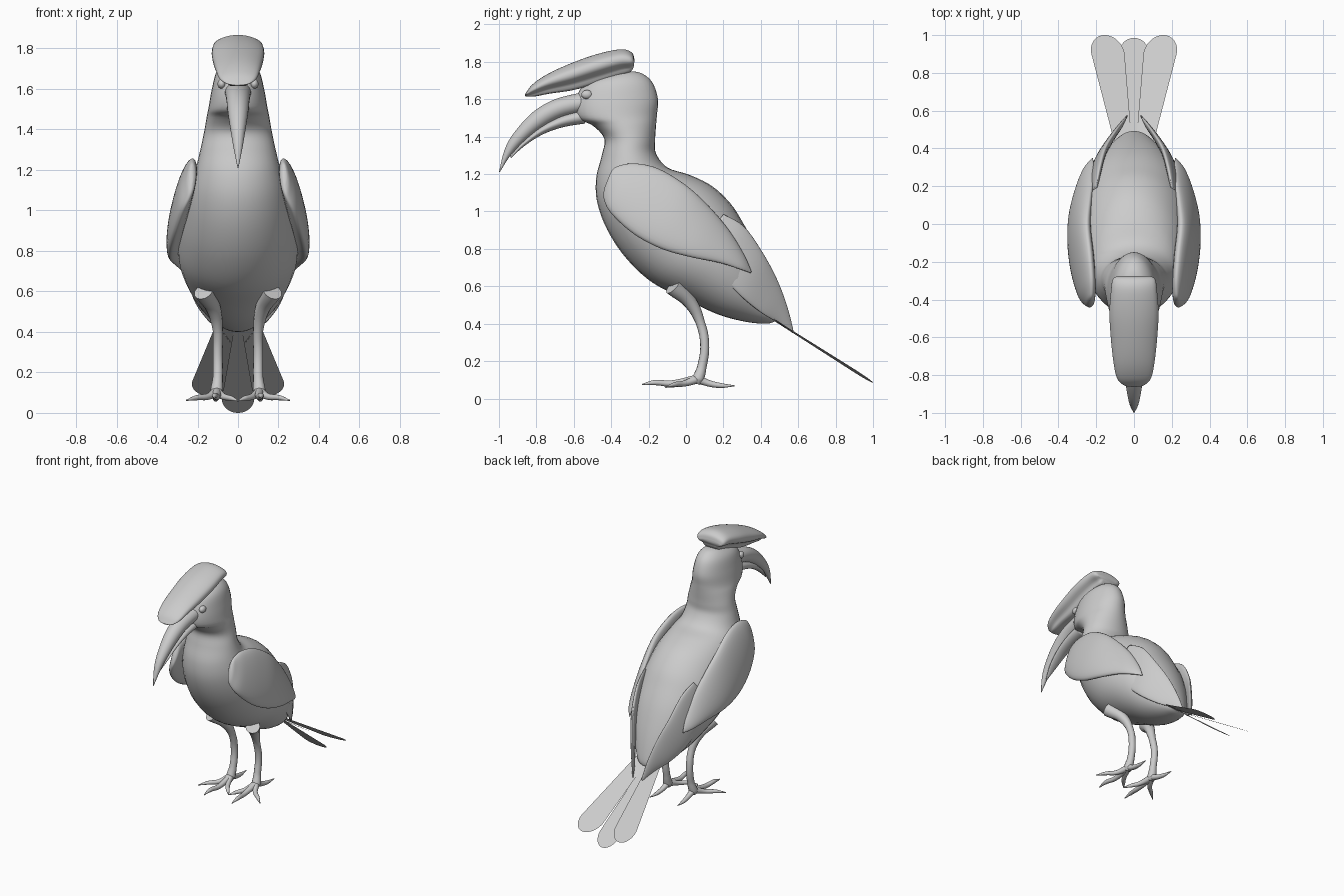
import bpy, bmesh, math
from mathutils import Vector

if "Cube" in bpy.data.objects:
    bpy.data.objects.remove(bpy.data.objects["Cube"])

grey = bpy.data.materials.new("soft_grey")
grey.use_nodes = True
grey.diffuse_color = (0.6, 0.6, 0.6, 1)
grey.node_tree.nodes["Principled BSDF"].inputs["Base Color"].default_value = (0.6, 0.6, 0.6, 1)


def spline(p, i, t, closed=False):
    """Catmull-Rom point between p[i] and p[i + 1]."""
    n = len(p)
    get = (lambda k: p[k % n]) if closed else (lambda k: p[max(0, min(n - 1, k))])
    a, b, c, d = (get(i + k) for k in (-1, 0, 1, 2))
    return 0.5 * (2 * b + (c - a) * t + (2 * a - 5 * b + 4 * c - d) * t**2
                  + (3 * b - a - 3 * c + d) * t**3)


def finish(name, bm):
    bmesh.ops.recalc_face_normals(bm, faces=bm.faces)
    for f in bm.faces:
        f.smooth = True
    mesh = bpy.data.meshes.new(name)
    bm.to_mesh(mesh)
    bm.free()
    mesh.materials.append(grey)
    obj = bpy.data.objects.new(name, mesh)
    bpy.context.collection.objects.link(obj)
    return obj


ROUND = [Vector((math.sin(a * math.tau / 32), math.cos(a * math.tau / 32))) for a in range(32)]


def loft(name, rings, profile=ROUND, steps=5, side=1):
    """Skin through rings given as (upper point, lower point, half width)."""
    to3 = lambda p: Vector(p if len(p) == 3 else (0, *p))
    ups, lows = [to3(r[0]) for r in rings], [to3(r[1]) for r in rings]
    wide = [r[2] for r in rings]
    bm, loops = bmesh.new(), []
    for k in range((len(rings) - 1) * steps + 1):
        i, t = min(k // steps, len(rings) - 2), 0
        t = k / steps - i
        a, b, w = (spline(v, i, t) for v in (ups, lows, wide))
        loop = []
        for q in profile:
            p = (a + b) / 2 + (a - b) / 2 * q.y + Vector((max(w, 0.001) * q.x, 0, 0))
            p.x *= side
            loop.append(bm.verts.new(p))
        loops.append(loop)
    n = len(profile)
    for a, b in zip(loops, loops[1:]):
        for j in range(n):
            bm.faces.new((a[j], a[(j + 1) % n], b[(j + 1) % n], b[j]))
    bm.faces.new(loops[0])
    bm.faces.new(loops[-1])
    return finish(name, bm)


def tube(name, points, side=1):
    """Tapered round limb through (x, y, z, radius) points."""
    curve = bpy.data.curves.new(name, "CURVE")
    curve.dimensions, curve.bevel_depth, curve.bevel_resolution = "3D", 1, 4
    curve.use_fill_caps, curve.resolution_u = True, 8
    s = curve.splines.new("BEZIER")
    s.bezier_points.add(len(points) - 1)
    for bp, (x, y, z, r) in zip(s.bezier_points, points):
        bp.co, bp.radius = (x * side, y, z), r
        bp.handle_left_type = bp.handle_right_type = "AUTO"
    obj = bpy.data.objects.new(name, curve)
    bpy.context.collection.objects.link(obj)
    curve.materials.append(grey)
    bpy.ops.object.select_all(action="DESELECT")
    obj.select_set(True)
    bpy.context.view_layer.objects.active = obj
    bpy.ops.object.convert(target="MESH")
    bpy.context.object.data.polygons.foreach_set("use_smooth", [True] * len(obj.data.polygons))


def feather(name, root, tip, w0, w1, lift=0.0):
    """Flat feather that widens to a rounded end."""
    root, tip = Vector(root), Vector(tip)
    bm, rows = bmesh.new(), []
    for k in range(33):
        t = 1 - (1 - k / 32) ** 2
        w = w0 + (w1 - w0) * min(t / 0.85, 1)
        if t > 0.85:
            w *= math.sqrt(max(0.0004, 1 - ((t - 0.85) / 0.15) ** 2))
        c, off = root.lerp(tip, t), Vector((w, 0, lift * w))
        rows.append([bm.verts.new(c - off), bm.verts.new(c + off)])
    for a, b in zip(rows, rows[1:]):
        bm.faces.new((a[0], a[1], b[1], b[0]))
    return finish(name, bm)


# Head, neck and body in one skin
loft("body", [
    ((-.31, 1.75), (-.35, 1.75), .01), ((-.24, 1.74), (-.43, 1.73), .06),
    ((-.18, 1.69), (-.54, 1.685), .105), ((-.15, 1.60), (-.59, 1.59), .13),
    ((-.155, 1.52), (-.58, 1.50), .145), ((-.16, 1.46), (-.50, 1.46), .155),
    ((-.165, 1.38), (-.437, 1.39), .168), ((-.16, 1.31), (-.45, 1.30), .185),
    ((-.10, 1.235), (-.48, 1.18), .21), ((.02, 1.195), (-.475, 1.05), .245),
    ((.14, 1.135), (-.42, .90), .275), ((.24, 1.04), (-.32, .75), .295),
    ((.31, .93), (-.18, .62), .295), ((.37, .82), (0, .53), .265),
    ((.42, .70), (.17, .45), .21), ((.46, .58), (.32, .41), .14),
    ((.49, .46), (.43, .40), .07), ((.49, .42), (.47, .41), .02)])

# Beak halves
loft("upper_beak", [
    ((-.54, 1.64), (-.54, 1.53), .065), ((-.70, 1.60), (-.67, 1.50), .058),
    ((-.82, 1.53), (-.78, 1.44), .05), ((-.92, 1.42), (-.875, 1.365), .036),
    ((-.97, 1.33), (-.945, 1.29), .022), ((-1.0, 1.21), (-.995, 1.21), .002)])
loft("lower_beak", [
    ((-.54, 1.55), (-.54, 1.47), .055), ((-.67, 1.51), (-.66, 1.45), .05),
    ((-.78, 1.45), (-.77, 1.41), .042), ((-.875, 1.37), (-.87, 1.345), .028),
    ((-.94, 1.295), (-.935, 1.285), .005)])

# Crest plate with an overhanging rim
half = [(0, -1), (.45, -.95), (.6, -.5), (.9, -.2), (1, .15), (.9, .55), (.5, .88)]
outline = [Vector(p) for p in half] + [Vector((0, 1))] + [Vector((-x, y)) for x, y in half[:0:-1]]
crest_profile = [spline(outline, i, t / 3, True) for i in range(len(outline)) for t in range(3)]
loft("crest", [
    ((-.275, 1.81), (-.28, 1.77), .09), ((-.29, 1.85), (-.30, 1.745), .113),
    ((-.35, 1.867), (-.36, 1.725), .122), ((-.48, 1.84), (-.46, 1.69), .13),
    ((-.62, 1.79), (-.60, 1.65), .122), ((-.74, 1.735), (-.73, 1.63), .108),
    ((-.82, 1.68), (-.81, 1.615), .09), ((-.855, 1.635), (-.85, 1.615), .055),
    ((-.862, 1.622), (-.86, 1.617), .02)], crest_profile)

toes = {"middle_toe": [(.105, -.08, .08, .017), (.115, -.17, .085, .014), (.115, -.235, .075, .003)],
        "outer_toe": [(.15, -.01, .08, .016), (.205, -.06, .075, .013), (.255, -.105, .062, .003)],
        "inner_toe": [(.07, -.02, .08, .016), (.035, -.07, .072, .013), (.0, -.11, .06, .003)],
        "back_toe": [(.105, .11, .085, .018), (.11, .18, .07, .014), (.115, .26, .068, .003)]}

for side, word in ((1, "left"), (-1, "right")):
    # Eye
    bm = bmesh.new()
    bmesh.ops.create_uvsphere(bm, u_segments=20, v_segments=12, radius=.03)
    eye = finish(word + "_eye", bm)
    eye.location, eye.scale = (side * .08, -.53, 1.625), (.7, 1, .8)

    # Folded wing and the flight feathers behind it
    loft(word + "_wing", [
        ((.23, -.40, 1.215), (.23, -.435, 1.13), .01), ((.225, -.37, 1.24), (.24, -.44, 1.07), .025),
        ((.225, -.28, 1.257), (.275, -.40, .99), .04), ((.235, -.15, 1.23), (.31, -.28, .88), .048),
        ((.25, 0, 1.14), (.33, -.13, .80), .048), ((.24, .12, 1.03), (.33, .03, .755), .042),
        ((.225, .23, .90), (.30, .18, .725), .032), ((.22, .31, .77), (.26, .29, .69), .02),
        ((.22, .35, .68), (.22, .347, .67), .003)], side=side)
    loft(word + "_flight_feathers", [
        ((.20, .20, .985), (.23, .10, .85), .015), ((.18, .31, .92), (.24, .16, .70), .025),
        ((.15, .41, .78), (.215, .28, .56), .025), ((.10, .49, .63), (.15, .40, .46), .02),
        ((.06, .545, .48), (.08, .50, .40), .014), ((.035, .575, .36), (.04, .57, .35), .003)], side=side)

    # Leg and toes
    tube(word + "_leg", [
        (.17, -.07, .60, .05), (.12, .025, .51, .036), (.10, .075, .41, .025),
        (.10, .10, .29, .024), (.10, .085, .17, .025), (.105, .065, .105, .032),
        (.105, .055, .08, .02)], side)
    for toe, path in toes.items():
        tube(word + "_" + toe, [(.105, .065, .105, .024)] + path, side)

    # Outer tail feather
    feather(word + "_tail_feather", (side * .045, .36, .49), (side * .155, 1.0, .085),
            .04, .088, side * .1)

feather("middle_tail_feather", (0, .42, .46), (0, .985, 0), .012, .08)
